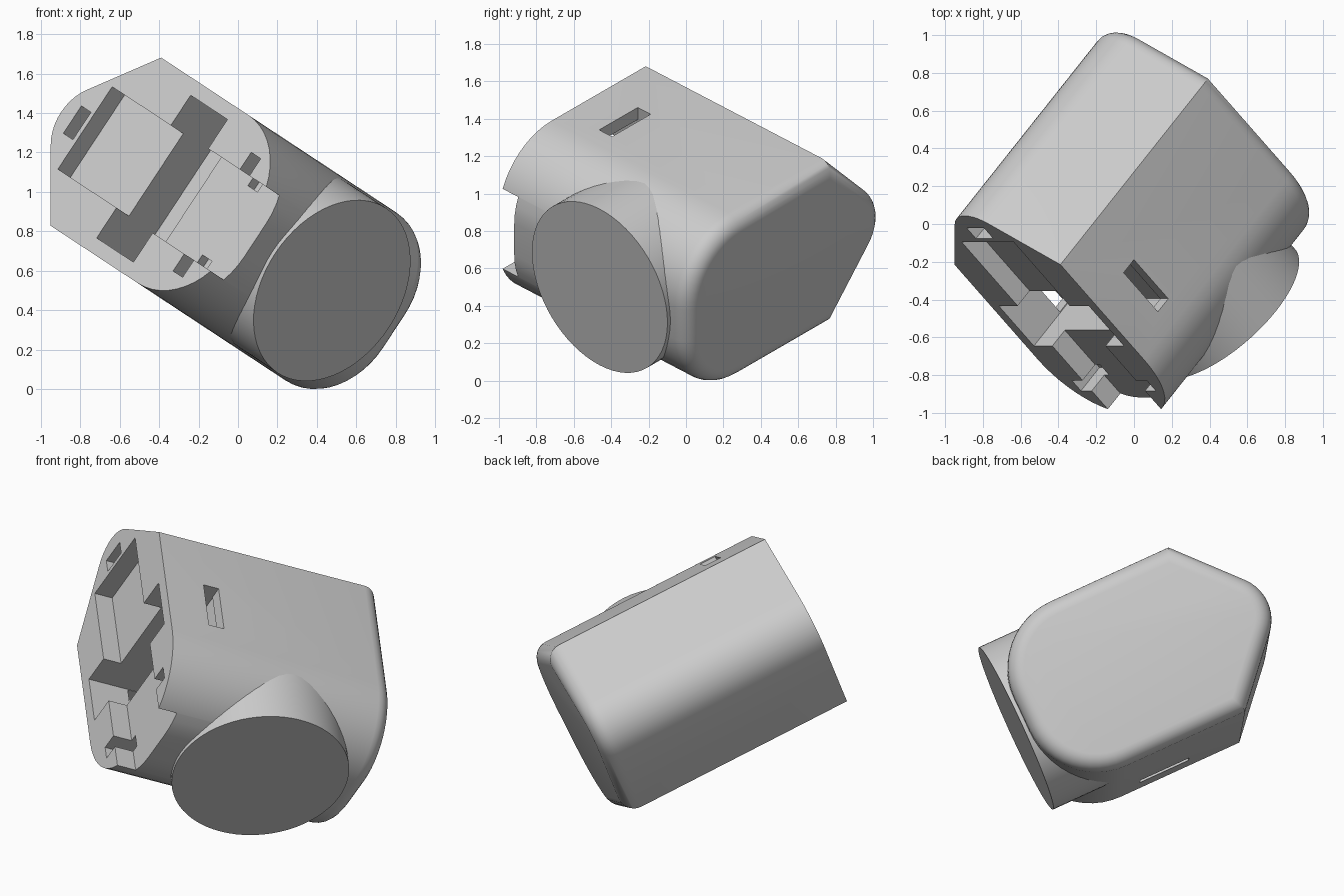
import bpy, bmesh, math
from mathutils import Matrix, Vector

if "Cube" in bpy.data.objects:
    bpy.data.objects.remove(bpy.data.objects["Cube"])

# Tilted local frame: x = towards the round side, y = depth into the housing, z = width
w = Vector((0.55, 0, 0.835)).normalized()
d = Vector((0.576, 0.725, -0.378))
d = (d - w * d.dot(w)).normalized()
u = d.cross(w)
FRAME = Matrix.Translation((-0.67, -0.215, 1.255)) @ Matrix((u, d, w)).transposed().to_4x4()


def make(name, bm):
    bmesh.ops.recalc_face_normals(bm, faces=bm.faces)
    mesh = bpy.data.meshes.new(name)
    bm.to_mesh(mesh)
    bm.free()
    ob = bpy.data.objects.new(name, mesh)
    bpy.context.collection.objects.link(ob)
    ob.matrix_world = FRAME
    return ob


def box(name, x0, x1, y0, y1, z0, z1):
    bm = bmesh.new()
    bmesh.ops.create_cube(bm, size=1)
    for v in bm.verts:
        v.co = ((x0 + x1) / 2 + v.co.x * (x1 - x0),
                (y0 + y1) / 2 + v.co.y * (y1 - y0),
                (z0 + z1) / 2 + v.co.z * (z1 - z0))
    return make(name, bm)


def arc(cx, cz, r, a0, a1, n):
    angles = [math.radians(a0 + (a1 - a0) * i / n) for i in range(n + 1)]
    return [(cx + r * math.cos(a), cz + r * math.sin(a)) for a in angles]


def shade(ob):
    bpy.ops.object.select_all(action='DESELECT')
    ob.select_set(True)
    bpy.context.view_layer.objects.active = ob
    bpy.ops.object.shade_smooth_by_angle(angle=math.radians(30))


# Housing: house-shaped profile with rounded nose and rounded far side
HALF, DEPTH = 0.51, 1.39
profile = [(0, -HALF)]
profile += arc(0.732, -HALF + 0.41, 0.41, -90, 0, 12)
profile += arc(0.732, HALF - 0.41, 0.41, 0, 90, 12)
profile += [(0, HALF)]
profile += arc(-0.13, 0, 0.245, 138, 222, 10)

bm = bmesh.new()
front = bm.faces.new([bm.verts.new((x, 0, z)) for x, z in profile])
ext = bmesh.ops.extrude_face_region(bm, geom=[front], use_keep_orig=True)
back = [f for f in ext['geom'] if isinstance(f, bmesh.types.BMFace)][0]
bmesh.ops.translate(bm, vec=(0, DEPTH, 0),
                    verts=[v for v in ext['geom'] if isinstance(v, bmesh.types.BMVert)])
bmesh.ops.recalc_face_normals(bm, faces=bm.faces)
bmesh.ops.bevel(bm, geom=list(back.edges), offset=0.09, segments=6, profile=0.5,
                affect='EDGES', clamp_overlap=True)
housing = make("housing", bm)

# Recesses in the open end
cutters = [
    box("plug_recess_cutter", -0.174, 0.4, -0.1, 0.11, -0.25, 0.25),
    box("deep_pocket_cutter", 0.317, 0.625, -0.1, 0.345, -0.433, 0.433),
    box("open_slot_cutter", 0.5, 1.4, -0.1, 0.115, -0.256, 0.256),
    box("nose_hole_cutter", -0.28, -0.2, -0.1, 0.17, -0.083, 0.083),
]
# Paired latch windows and pin holes
for side in (-1, 1):
    for name, x0, x1, y0, y1, a, b in (
            ("latch_window_cutter", 0.32, 0.62, 0.245, 0.34, 0.35, 0.65),
            ("pin_hole_cutter", 0.89, 0.97, -0.1, 0.17, 0.21, 0.36)):
        z0, z1 = sorted((side * a, side * b))
        cutters.append(box(name, x0, x1, y0, y1, z0, z1))

for c in cutters:
    c.hide_render = True
    m = housing.modifiers.new(c.name, 'BOOLEAN')
    m.operation, m.solver, m.object = 'DIFFERENCE', 'EXACT', c
bpy.context.view_layer.update()
cut = bpy.data.meshes.new_from_object(
    housing.evaluated_get(bpy.context.evaluated_depsgraph_get()))
housing.modifiers.clear()
housing.data = cut
for c in cutters:
    bpy.data.objects.remove(c)
shade(housing)

# Round boss on the far side
bm = bmesh.new()
S0, S1 = 0.68, 1.165
bmesh.ops.create_cone(bm, cap_ends=True, segments=64, radius1=0.5, radius2=0.5, depth=S1 - S0,
                      matrix=Matrix.Translation(((S0 + S1) / 2, 0.767, 0))
                      @ Matrix.Rotation(math.pi / 2, 4, 'Y'))
boss = make("round_boss", bm)
shade(boss)
